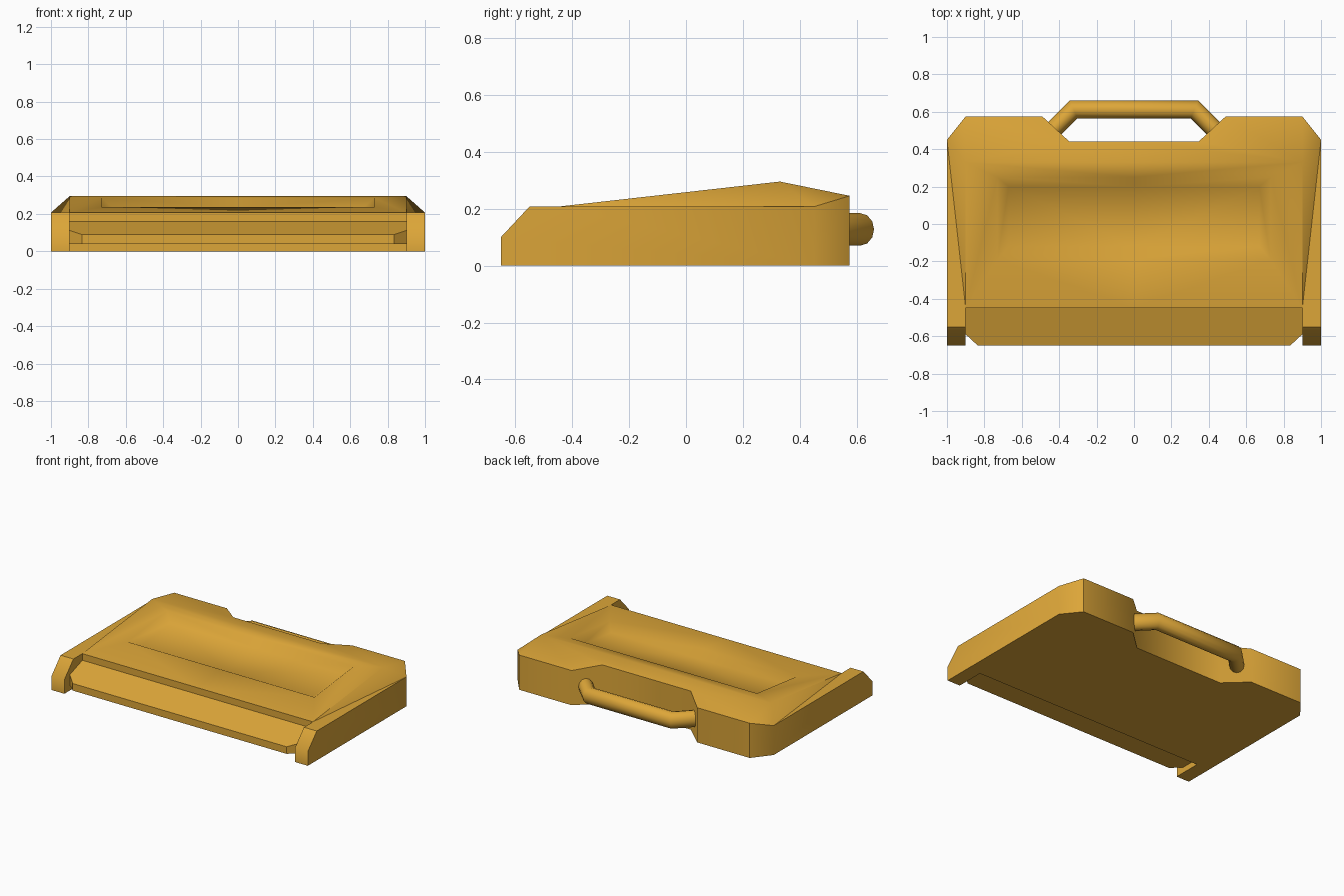
import bpy, bmesh, math
from mathutils import Vector

cube = bpy.data.objects.get("Cube")
if cube:
    bpy.data.objects.remove(cube)

yellow = bpy.data.materials.new("warm_yellow")
yellow.use_nodes = True
colour = (0.72, 0.38, 0.04, 1)
yellow.diffuse_color = colour
yellow.node_tree.nodes["Principled BSDF"].inputs["Base Color"].default_value = colour


def finish(name, bm, angle):
    bmesh.ops.remove_doubles(bm, verts=bm.verts, dist=0.0005)
    bmesh.ops.recalc_face_normals(bm, faces=bm.faces)
    mesh = bpy.data.meshes.new(name)
    bm.to_mesh(mesh)
    bm.free()
    mesh.materials.append(yellow)
    ob = bpy.data.objects.new(name, mesh)
    bpy.context.collection.objects.link(ob)
    bpy.ops.object.select_all(action='DESELECT')
    ob.select_set(True)
    bpy.context.view_layer.objects.active = ob
    bpy.ops.object.shade_smooth_by_angle(angle=math.radians(angle))
    return ob


def mirrored(name, faces, angle=44):
    """Build the left half from its faces, and the right half by reflection."""
    bm = bmesh.new()
    for side in (1, -1):
        for face in faces:
            bm.faces.new([bm.verts.new((side * x, y, z)) for x, y, z in face])
    return finish(name, bm, angle)


def floor(p):
    return (p[0], p[1], 0)


def slope(x, y, drop=0):
    """Point on the front slope of the lid, optionally sunk below it."""
    return (x, y, LOW + (y - FRONT) / (RIDGE - FRONT) * (HIGH - LOW) - drop)


LOW, HIGH, FRONT, RIDGE = 0.207, 0.295, -0.45, 0.33

# Case body: key points of the left half
front_mid, front_end = slope(0, FRONT), slope(0.9, FRONT)
arm_in, arm_out = (0.9, -0.55, LOW), (1, -0.55, LOW)
tip_in, tip_out = (0.9, -0.65, 0.1), (1, -0.65, 0.1)
side_front, side_back = (1, FRONT, LOW), (1, 0.45, LOW)
ridge_mid, ridge_end = slope(0, RIDGE), slope(0.9, RIDGE)
corner, notch_out = (0.9, 0.575, 0.245), (0.49, 0.575, 0.245)
notch_in, notch_mid = (0.345, 0.44, 0.272), (0, 0.44, 0.272)

# Sunken panel in the lid
rim = [slope(0, -0.19), slope(0.73, -0.19), slope(0.73, 0.25), slope(0, 0.25)]
pan = [slope(x, y, 0.046) for x, y in ((0, -0.12), (0.67, -0.12), (0.67, 0.2), (0, 0.2))]

faces = [
    # lid slopes and side bevels
    [front_mid, front_end, rim[1], rim[0]],
    [front_end, ridge_end, rim[2], rim[1]],
    [ridge_end, ridge_mid, rim[3], rim[2]],
    [ridge_mid, ridge_end, corner, notch_out, notch_in, notch_mid],
    [front_end, side_front, side_back],
    [front_end, side_back, ridge_end],
    [ridge_end, side_back, corner],
    pan,
    # arm top, front bevel, inner and outer walls
    [front_end, arm_in, arm_out, side_front],
    [arm_in, tip_in, tip_out, arm_out],
    [floor(front_end), floor(tip_in), tip_in, arm_in, front_end],
    [floor(tip_out), floor(side_back), side_back, side_front, arm_out, tip_out],
]
faces += [[rim[i], rim[i + 1], pan[i + 1], pan[i]] for i in range(3)]

# Upright walls and underside
for a, b in ((front_mid, front_end), (tip_in, tip_out), (side_back, corner),
             (corner, notch_out), (notch_out, notch_in), (notch_in, notch_mid)):
    faces.append([floor(a), floor(b), b, a])
faces.append([floor(p) for p in (front_mid, front_end, tip_in, tip_out, side_back,
                                 corner, notch_out, notch_in, notch_mid)])
mirrored("case_body", faces)

# Sloping front lip between the arms
plan = [(0, FRONT), (0.9, FRONT), (0.9, -0.59), (0.835, -0.65), (0, -0.65)]
top = [(x, y, 0.16 + (y - FRONT) * 0.35) for x, y in plan]
base = [(x, y, 0.04) for x, y in plan]
lip = [top, base] + [[base[i], base[i + 1], top[i + 1], top[i]] for i in range(4)]
mirrored("front_lip", lip, 30)

# Carrying handle: an oval tube with mitred bends, ends sunk in the case
path = [Vector(p) for p in ((-0.46, 0.475), (-0.3225, 0.6125), (0.3225, 0.6125), (0.46, 0.475))]
SIDES = 12
bm = bmesh.new()
rings = []
for i, p in enumerate(path):
    before = (p - path[max(i - 1, 0)]).normalized()
    after = (path[min(i + 1, 3)] - p).normalized()
    along = (before + after).normalized()
    across = Vector((-along.y, along.x))
    reach = 0.048 / along.dot(after if i < 3 else before)
    ring = []
    for k in range(SIDES):
        t = 2 * math.pi * k / SIDES
        q = p + across * reach * math.cos(t)
        ring.append(bm.verts.new((q.x, q.y, 0.127 + 0.057 * math.sin(t))))
    rings.append(ring)
for a, b in zip(rings, rings[1:]):
    for k in range(SIDES):
        n = (k + 1) % SIDES
        bm.faces.new((a[k], a[n], b[n], b[k]))
bm.faces.new(rings[0])
bm.faces.new(rings[-1])
finish("carry_handle", bm, 44)
